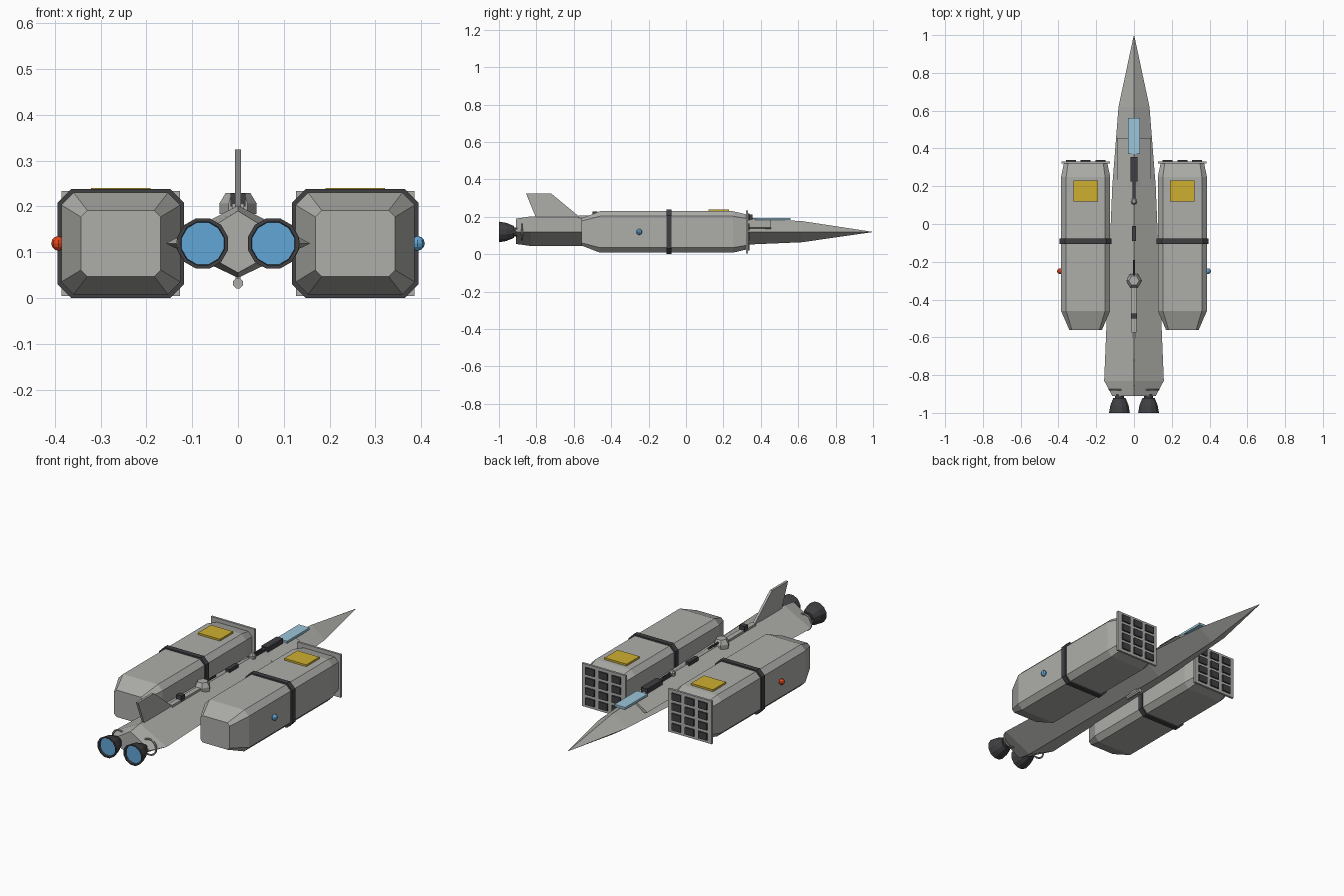
import bpy, bmesh, math
from mathutils import Matrix, Vector

cube = bpy.data.objects.get("Cube")
if cube:
    bpy.data.objects.remove(cube, do_unlink=True)


def material(name, rgb):
    m = bpy.data.materials.new(name)
    m.use_nodes = True
    m.diffuse_color = (*rgb, 1)
    node = next(n for n in m.node_tree.nodes if n.type == 'BSDF_PRINCIPLED')
    node.inputs["Base Color"].default_value = (*rgb, 1)
    return m


GREY = material("hull grey", (0.42, 0.42, 0.40))
DARK = material("dark metal", (0.05, 0.05, 0.055))
YELLOW = material("hatch yellow", (0.62, 0.43, 0.03))
BLUE = material("glow blue", (0.12, 0.38, 0.68))
GLASS = material("canopy glass", (0.33, 0.56, 0.70))
RED = material("signal red", (0.75, 0.06, 0.01))

ZC = 0.119      # height of the centre line
POD_X = 0.256   # sideways offset of the pods


def finish(name, bm, mat):
    bmesh.ops.recalc_face_normals(bm, faces=bm.faces)
    mesh = bpy.data.meshes.new(name)
    bm.to_mesh(mesh)
    bm.free()
    mesh.materials.append(mat)
    ob = bpy.data.objects.new(name, mesh)
    bpy.context.collection.objects.link(ob)
    return ob


def box(name, center, size, mat):
    bm = bmesh.new()
    bmesh.ops.create_cube(bm, size=1, matrix=Matrix.LocRotScale(Vector(center), None, Vector(size)))
    return finish(name, bm, mat)


def loft(name, rings, mat, caps=(True, True)):
    """Skin a list of equal-length point rings."""
    bm = bmesh.new()
    loops = [[bm.verts.new(p) for p in ring] for ring in rings]
    for a, b in zip(loops, loops[1:]):
        for i in range(len(a)):
            j = (i + 1) % len(a)
            bm.faces.new((a[i], a[j], b[j], b[i]))
    for loop, wanted in zip((loops[0], loops[-1]), caps):
        if wanted:
            bm.faces.new(loop)
    bmesh.ops.remove_doubles(bm, verts=bm.verts, dist=0.0005)
    return finish(name, bm, mat)


def circle(x, y, z, r, n):
    return [(x + r * math.cos(math.tau * (i + .5) / n), y,
             z + r * math.sin(math.tau * (i + .5) / n)) for i in range(n)]


def rod(name, x, z, sections, n, mat, caps=(True, True)):
    """Round part along y from (y, radius) sections."""
    return loft(name, [circle(x, y, z, r, n) for y, r in sections], mat, caps)


def chamfered(x, y, w, h, c):
    """Rectangle ring of half size w, h with cut corners."""
    pts = [(w, h - c), (w - c, h), (c - w, h), (-w, h - c),
           (-w, c - h), (c - w, -h), (w - c, -h), (w, c - h)]
    return [(x + px, y, ZC + pz) for px, pz in pts]


# Diamond-section fuselage: y, half width, top, bottom
stations = [(-0.91, 0.115, 0.19, 0.055), (-0.83, 0.158, 0.202, 0.044),
            (0.2, 0.115, 0.198, 0.046), (0.62, 0.082, 0.177, 0.064),
            (0.995, 0.002, ZC + 0.001, ZC - 0.001)]
loft("fuselage", [[(w, y, ZC), (0, y, t), (-w, y, ZC), (0, y, b)]
                  for y, w, t, b in stations], GREY)

# Roof-shaped cover behind the canopy
loft("neck_cover", [[(0.09, y, 0.142), (0, y, 0.193), (-0.09, y, 0.142), (0, y, 0.11)]
                    for y in (0.2, 0.455)], GREY)
box("canopy", (0, 0.465, 0.188), (0.064, 0.19, 0.012), GLASS)

# Swept tail fin
fin = [(-0.855, 0.324), (-0.72, 0.324), (-0.57, 0.2), (-0.8, 0.19)]
loft("tail_fin", [[(x, y, z) for y, z in fin] for x in (-0.0065, 0.0065)], GREY)

# Spine details
box("spine_rail", (0, -0.45, 0.2), (0.026, 0.25, 0.012), GREY)
box("rear_spine_block", (0, -0.487, 0.214), (0.032, 0.028, 0.028), DARK)
box("middle_spine_block", (0, -0.05, 0.201), (0.022, 0.08, 0.02), DARK)
box("front_spine_block", (0, 0.29, 0.198), (0.038, 0.13, 0.026), DARK)
box("spine_strip", (0, 0.19, 0.198), (0.018, 0.12, 0.014), DARK)


def turret(name, y, levels, n):
    loft(name, [[(r * math.cos(math.tau * i / n), y + r * math.sin(math.tau * i / n), z)
                 for i in range(n)] for z, r in levels], GREY)


turret("main_turret", -0.3, [(0.183, 0.04), (0.206, 0.041), (0.229, 0.027)], 6)
rod("main_turret_barrel", 0, 0.214, [(-0.28, 0.006), (-0.19, 0.006)], 8, DARK)
turret("small_turret", 0.12, [(0.19, 0.018), (0.207, 0.018), (0.217, 0.01)], 8)
rod("small_turret_barrel", 0, 0.208, [(0.12, 0.004), (0.2, 0.004)], 8, DARK)
rod("belly_sensor", 0, 0.032, [(-0.05, 0.012), (0.05, 0.012)], 8, GREY)
box("belly_mount", (0, 0, 0.043), (0.012, 0.05, 0.02), GREY)

for side, label in ((1, "left"), (-1, "right")):
    px = side * POD_X

    # Pod body, tapered at both ends
    loft(label + "_pod", [chamfered(px, -0.56, 0.087, 0.072, 0.014),
                          chamfered(px, -0.46, 0.13, 0.111, 0.027),
                          chamfered(px, 0.25, 0.13, 0.111, 0.027),
                          chamfered(px, 0.322, 0.115, 0.094, 0.022)], GREY)
    loft(label + "_pod_band", [chamfered(px, y, 0.138, 0.119, 0.03)
                               for y in (-0.105, -0.078)], DARK)
    box(label + "_launcher_plate", (px, 0.326, ZC), (0.258, 0.012, 0.23), GREY)

    # Three by four launch tube covers
    bm = bmesh.new()
    for col in range(3):
        for row in range(4):
            place = Vector((px + (col - 1) * 0.078, 0.334, ZC + (row - 1.5) * 0.054))
            bmesh.ops.create_cube(bm, size=1, matrix=Matrix.LocRotScale(
                place, None, Vector((0.052, 0.012, 0.037))))
    finish(label + "_launch_tubes", bm, DARK)

    box(label + "_roof_hatch", (px, 0.175, 0.234), (0.13, 0.11, 0.012), YELLOW)

    # Side signal lamp
    bm = bmesh.new()
    bmesh.ops.create_uvsphere(bm, u_segments=8, v_segments=6, radius=0.016,
                              matrix=Matrix.Translation((side * 0.392, -0.25, ZC)))
    finish(label + "_signal_lamp", bm, BLUE if side > 0 else RED)

    # Engine bell, glow and ring
    ex = side * 0.077
    rod(label + "_engine_bell", ex, ZC,
        [(-0.985, 0.047), (-1, 0.049), (-1, 0.057), (-0.96, 0.05), (-0.92, 0.033)], 12, DARK,
        (False, True))
    rod(label + "_engine_glow", ex, ZC, [(-0.99, 0.048), (-0.984, 0.047)], 12, BLUE)
    rod(label + "_engine_neck", ex, ZC, [(-0.922, 0.024), (-0.9, 0.024)], 12, DARK)
    bpy.ops.mesh.primitive_torus_add(location=(side * 0.088, -0.877, ZC),
                                     rotation=(math.pi / 2, 0, 0), major_segments=20,
                                     minor_segments=6, major_radius=0.042, minor_radius=0.005)
    ring = bpy.context.object
    ring.name = label + "_engine_ring"
    ring.data.materials.append(GREY)
